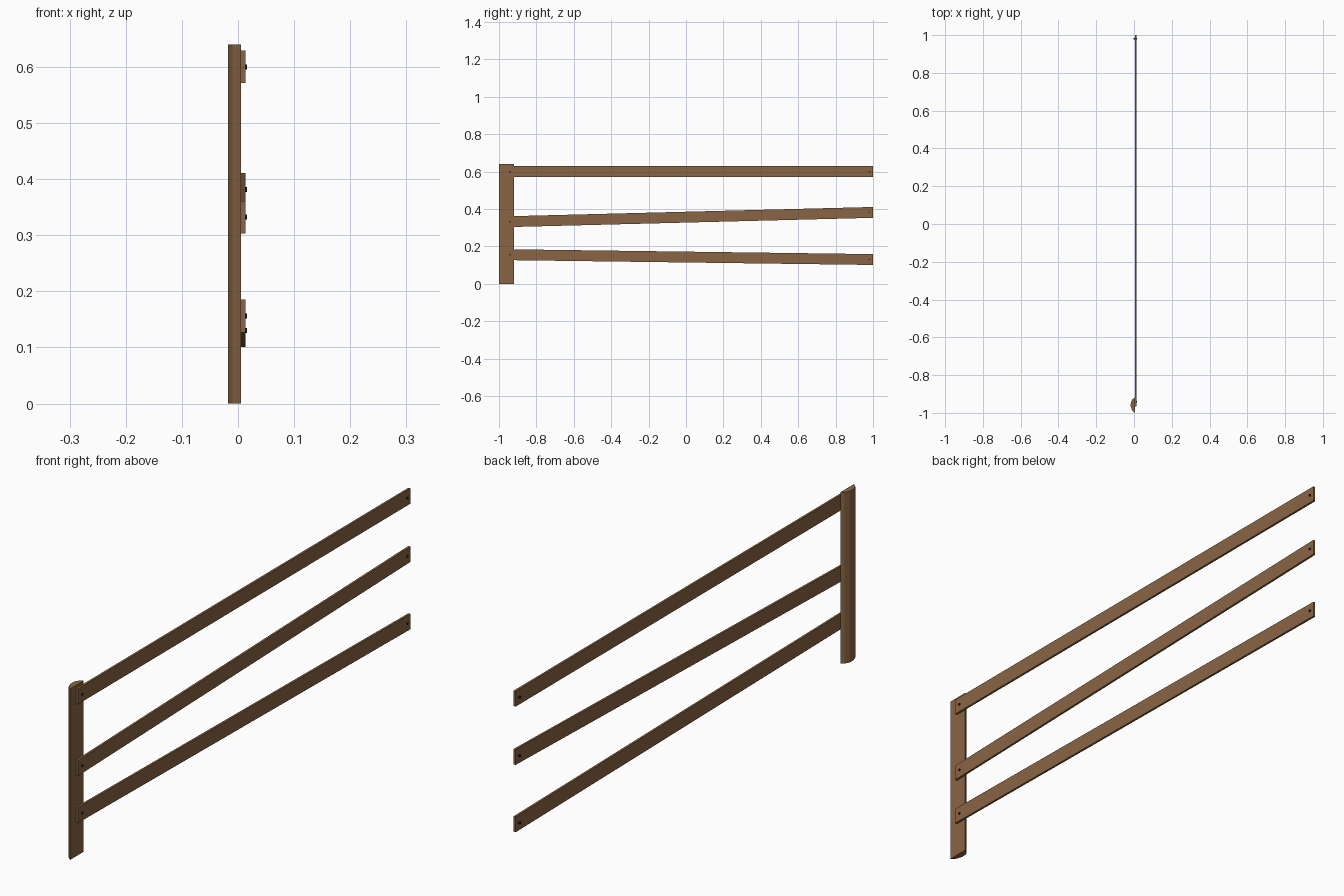
import bpy, bmesh, math
from mathutils import Matrix, Vector

if "Cube" in bpy.data.objects:
    bpy.data.objects.remove(bpy.data.objects["Cube"])


def material(name, rgb):
    m = bpy.data.materials.new(name)
    m.diffuse_color = (*rgb, 1)
    m.use_nodes = True
    m.node_tree.nodes["Principled BSDF"].inputs["Base Color"].default_value = m.diffuse_color
    return m


WOOD = material("brown wood", (0.25, 0.13, 0.056))
IRON = material("dark iron", (0.018, 0.015, 0.012))


def finish(name, bm, mat):
    bmesh.ops.recalc_face_normals(bm, faces=bm.faces)
    mesh = bpy.data.meshes.new(name)
    bm.to_mesh(mesh)
    bm.free()
    mesh.materials.append(mat)
    obj = bpy.data.objects.new(name, mesh)
    bpy.context.collection.objects.link(obj)
    return obj


def prism(name, profile, direction, mat):
    bm = bmesh.new()
    face = bm.faces.new([bm.verts.new(p) for p in profile])
    ext = bmesh.ops.extrude_face_region(bm, geom=[face])
    moved = [g for g in ext["geom"] if isinstance(g, bmesh.types.BMVert)]
    bmesh.ops.translate(bm, verts=moved, vec=Vector(direction))
    return finish(name, bm, mat)


def nail(name, y, z):
    bm = bmesh.new()
    turn = Matrix.Translation((0.007, y, z)) @ Matrix.Rotation(math.pi / 2, 4, 'Y')
    bmesh.ops.create_cone(bm, cap_ends=True, segments=8, radius1=0.0045,
                          radius2=0.0045, depth=0.018, matrix=turn)
    finish(name, bm, IRON)


# Split-log post: flat towards the rails, faceted round back
section = [(0.005, -1.0), (-0.010, -0.987), (-0.018, -0.963),
           (-0.0165, -0.942), (-0.008, -0.927), (0.005, -0.92)]
prism("post", [(x, y, 0) for x, y in section], (0, 0, 0.64), WOOD)

# Rails: centre height at the post end and at the free end
Y0, Y1, HALF = -0.965, 1.0, 0.029
for label, z0, z1 in (("top", 0.60, 0.60), ("middle", 0.332, 0.382),
                      ("bottom", 0.156, 0.130)):
    side = [(0.005, Y0, z0 - HALF), (0.005, Y1, z1 - HALF),
            (0.005, Y1, z1 + HALF), (0.005, Y0, z0 + HALF)]
    prism(label + "_rail", side, (0.008, 0, 0), WOOD)
    # Nails through both ends
    for end, y in (("post", -0.941), ("free", 0.981)):
        t = (y - Y0) / (Y1 - Y0)
        nail(f"{label}_{end}_nail", y, z0 + (z1 - z0) * t)
